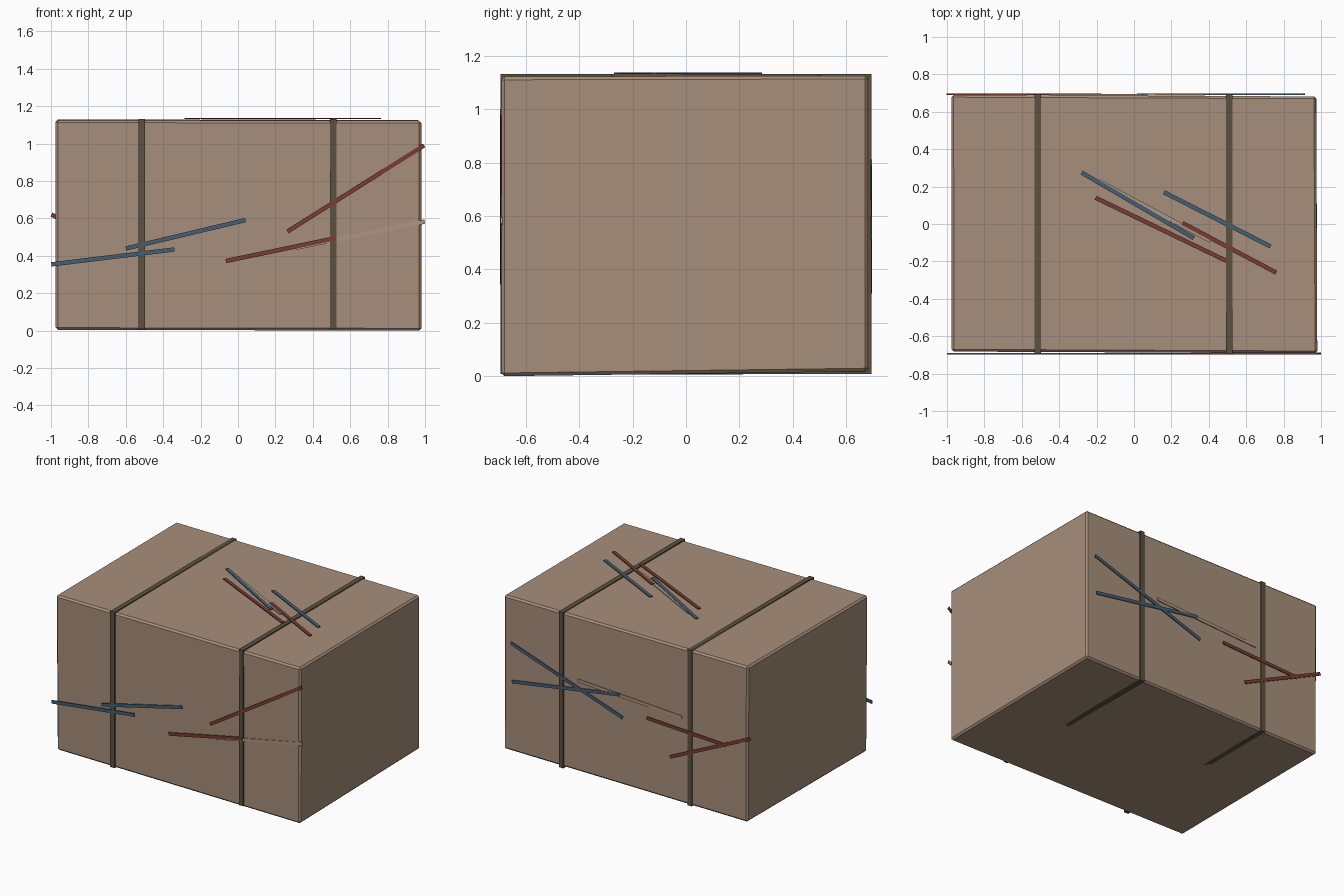
import bpy, bmesh, math
from mathutils import Vector, Matrix

if "Cube" in bpy.data.objects:
    bpy.data.objects.remove(bpy.data.objects["Cube"])


def material(name, rgb):
    m = bpy.data.materials.new(name)
    m.diffuse_color = (*rgb, 1)
    m.use_nodes = True
    m.node_tree.nodes["Principled BSDF"].inputs["Base Color"].default_value = m.diffuse_color
    return m


CARD = material("cardboard_tan", (0.39, 0.275, 0.20))
STRAP = material("olive_strap", (0.105, 0.085, 0.052))
RED = material("dull_red", (0.19, 0.045, 0.032))
BLUE = material("slate_blue", (0.06, 0.115, 0.17))
PALE = material("pale_tan", (0.44, 0.30, 0.215))


def finish(bm, name, mat):
    bmesh.ops.recalc_face_normals(bm, faces=bm.faces)
    me = bpy.data.meshes.new(name)
    bm.to_mesh(me)
    bm.free()
    me.materials.append(mat)
    ob = bpy.data.objects.new(name, me)
    bpy.context.collection.objects.link(ob)
    return ob


def add_block(bm, centre, size, rot=Matrix.Identity(4)):
    bmesh.ops.create_cube(bm, size=1, matrix=Matrix.Translation(centre) @ rot
                          @ Matrix.Diagonal((*size, 1)))


# Bale body: a slightly uneven box with narrow bevelled edges
corners = [(-0.975, -0.670, 0.004), (0.980, -0.692, 0.000),
           (0.975, 0.682, 0.018), (-0.972, 0.690, 0.009),
           (-0.975, -0.682, 1.124), (0.980, -0.691, 1.122),
           (0.974, 0.682, 1.125), (-0.976, 0.690, 1.129)]
bm = bmesh.new()
v = [bm.verts.new(c) for c in corners]
bm.faces.new(v[:4])
bm.faces.new(v[4:])
for i in range(4):
    j = (i + 1) % 4
    bm.faces.new((v[i], v[j], v[j + 4], v[i + 4]))
body = finish(bm, "bale_body", CARD)
bevel = body.modifiers.new("bevel", 'BEVEL')
bevel.width, bevel.segments = 0.012, 1

# Two straps wrapped around the body
Y, Z0, Z1, T = 0.694, 0.009, 1.131, 0.012
for name, x in (("left_strap", -0.515), ("right_strap", 0.51)):
    bm = bmesh.new()
    for s in (-1, 1):
        add_block(bm, (x, s * (Y - T / 2), (Z0 + Z1) / 2), (0.035, T, Z1 - Z0))
    for z in (Z0 + T / 2, Z1 - T / 2):
        add_block(bm, (x, 0, z), (0.035, 2 * (Y - T), T))
    finish(bm, name, STRAP)


# Thin loose slivers lying on a face, given by their end points
def sliver(name, mat, side, a, b):
    lift = -0.003 if mat is PALE else 0.0
    if side == "top":
        p, q = Vector((*a, 1.135 + lift)), Vector((*b, 1.135 + lift))
        normal = Vector((0, 0, 1))
    else:
        s = -1 if side == "front" else 1
        y = s * (0.694 + lift)
        p, q = Vector((a[0], y, a[1])), Vector((b[0], y, b[1]))
        normal = Vector((0, s, 0))
    along = (q - p).normalized()
    across = normal.cross(along)
    rot = Matrix((along, across, normal)).transposed().to_4x4()
    bm = bmesh.new()
    add_block(bm, (p + q) / 2, ((q - p).length, 0.023, 0.006), rot)
    finish(bm, name, mat)


slivers = {
    "front": [(BLUE, (-0.998, 0.354), (-0.34, 0.434)), (BLUE, (-0.60, 0.439), (0.04, 0.591)),
              (RED, (0.265, 0.53), (0.995, 0.99)), (RED, (-0.065, 0.372), (0.52, 0.494)),
              (PALE, (0.31, 0.443), (0.998, 0.583))],
    "back": [(BLUE, (0.91, 0.80), (0.02, 0.50)), (BLUE, (0.90, 0.525), (0.045, 0.66)),
             (PALE, (0.38, 0.672), (-0.45, 0.627)), (RED, (-0.175, 0.55), (-0.80, 0.52)),
             (RED, (-0.36, 0.32), (-0.998, 0.62))],
    "top": [(BLUE, (-0.28, 0.275), (0.32, -0.075)), (PALE, (-0.19, 0.23), (0.41, -0.09)),
            (RED, (-0.205, 0.14), (0.50, -0.20)), (BLUE, (0.16, 0.17), (0.73, -0.12)),
            (RED, (0.26, 0.005), (0.76, -0.26))],
}
for side, items in slivers.items():
    for i, (mat, a, b) in enumerate(items):
        sliver(f"{side}_sliver_{i + 1}", mat, side, a, b)
